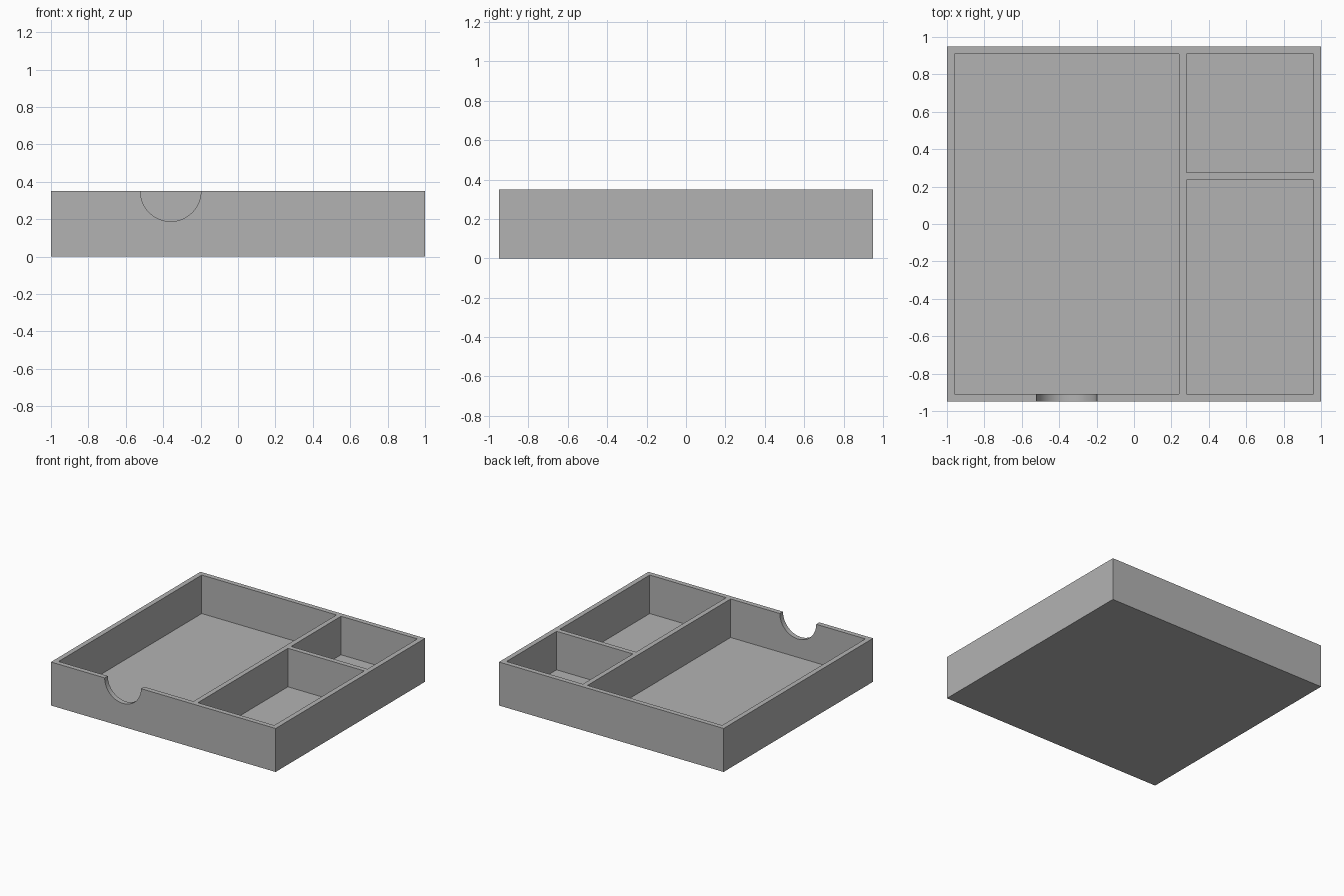
import bpy
import bmesh
from mathutils import Matrix, Vector

cube = bpy.data.objects.get("Cube")
if cube:
    bpy.data.objects.remove(cube, do_unlink=True)

WIDTH, DEPTH, HEIGHT = 2.0, 1.9, 0.35
WALL, FLOOR = 0.04, 0.04
NOTCH_X, NOTCH_RADIUS = -0.36, 0.162

grey = bpy.data.materials.new("plain_grey")
grey.use_nodes = True
grey.diffuse_color = (0.45, 0.45, 0.45, 1)
grey.node_tree.nodes["Principled BSDF"].inputs["Base Color"].default_value = grey.diffuse_color


def make_object(name, bm):
    mesh = bpy.data.meshes.new(name)
    bm.to_mesh(mesh)
    bm.free()
    mesh.materials.append(grey)
    obj = bpy.data.objects.new(name, mesh)
    bpy.context.collection.objects.link(obj)
    return obj


def make_box(name, low, high):
    low, high = Vector(low), Vector(high)
    bm = bmesh.new()
    matrix = Matrix.Translation((low + high) / 2) @ Matrix.Diagonal((*(high - low), 1))
    bmesh.ops.create_cube(bm, size=1, matrix=matrix)
    return make_object(name, bm)


def cut(target, cutter):
    cutter.hide_render = True
    cutter.hide_set(True)
    mod = target.modifiers.new(cutter.name, 'BOOLEAN')
    mod.operation = 'DIFFERENCE'
    mod.solver = 'EXACT'
    mod.object = cutter


# Solid tray body
tray = make_box("tray", (-WIDTH / 2, -DEPTH / 2, 0), (WIDTH / 2, DEPTH / 2, HEIGHT))

# Three compartments, leaving the outer walls and dividers standing
inner_x, inner_y = WIDTH / 2 - WALL, DEPTH / 2 - WALL
divider_x, divider_y = 0.24, 0.235
compartments = {
    "large_compartment_cutter": (-inner_x, -inner_y, divider_x, inner_y),
    "front_compartment_cutter": (divider_x + WALL, -inner_y, inner_x, divider_y),
    "back_compartment_cutter": (divider_x + WALL, divider_y + WALL, inner_x, inner_y),
}
cutters = [make_box(name, (x0, y0, FLOOR), (x1, y1, HEIGHT + 0.2))
           for name, (x0, y0, x1, y1) in compartments.items()]

# Half-round finger notch through the front wall
bm = bmesh.new()
bmesh.ops.create_cone(
    bm, cap_ends=True, segments=64, radius1=NOTCH_RADIUS, radius2=NOTCH_RADIUS, depth=WALL * 3,
    matrix=Matrix.Translation((NOTCH_X, -DEPTH / 2, HEIGHT)) @ Matrix.Rotation(1.5707963, 4, 'X'))
cutters.append(make_object("finger_notch_cutter", bm))

for cutter in cutters:
    cut(tray, cutter)

# Apply the cuts, then smooth only the notch curve
bpy.context.view_layer.objects.active = tray
tray.select_set(True)
for mod in list(tray.modifiers):
    bpy.ops.object.modifier_apply(modifier=mod.name)
for cutter in cutters:
    bpy.data.objects.remove(cutter, do_unlink=True)
bpy.ops.object.shade_smooth_by_angle(angle=0.5)
